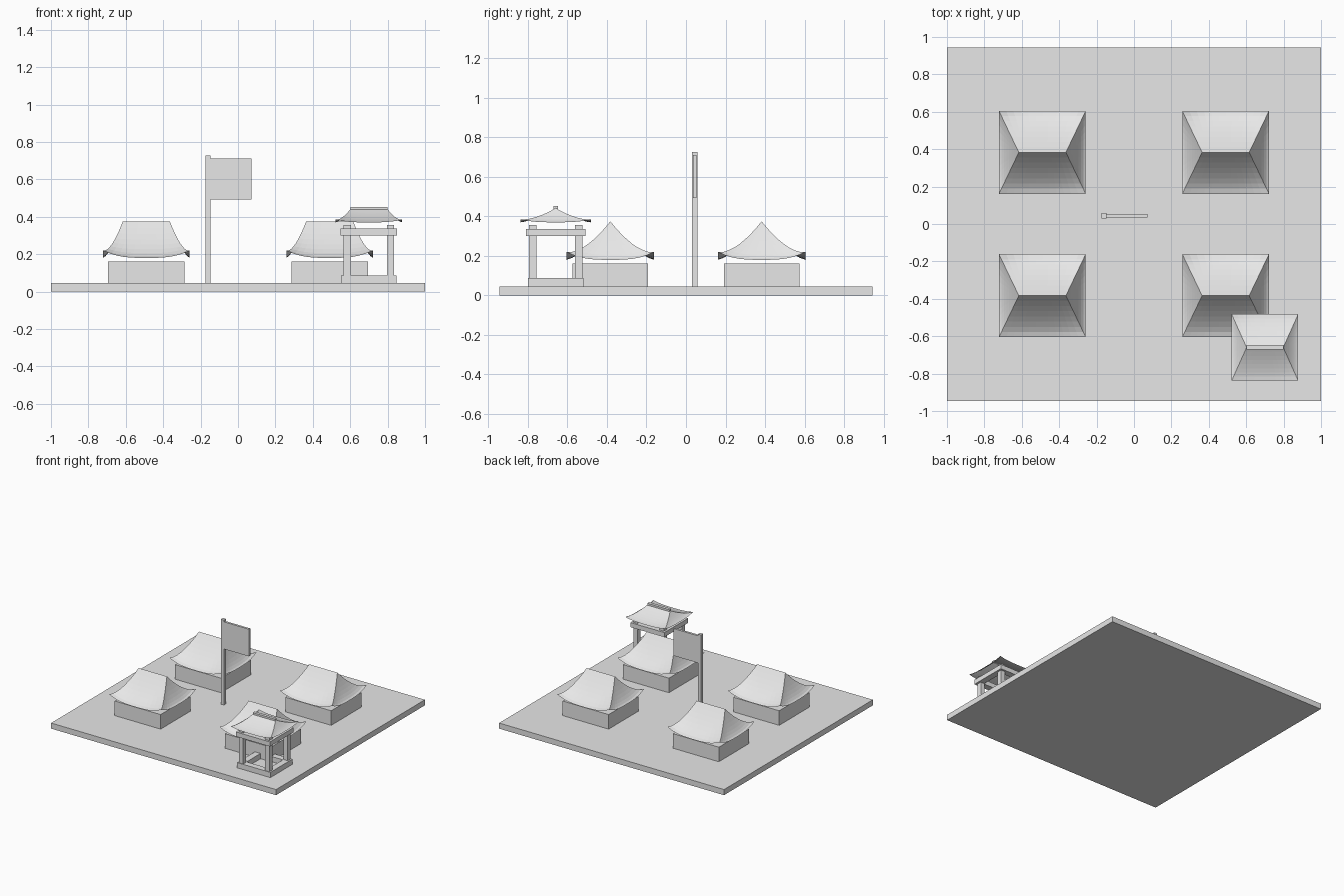
import bpy
import bmesh

if "Cube" in bpy.data.objects:
    bpy.data.objects.remove(bpy.data.objects["Cube"], do_unlink=True)

GREY = (0.8, 0.8, 0.8, 1)
grey = bpy.data.materials.new("plain_grey")
grey.use_nodes = True
grey.diffuse_color = GREY
grey.node_tree.nodes["Principled BSDF"].inputs["Base Color"].default_value = GREY


def finish(bm, name):
    mesh = bpy.data.meshes.new(name)
    bm.to_mesh(mesh)
    bm.free()
    mesh.materials.append(grey)
    obj = bpy.data.objects.new(name, mesh)
    bpy.context.collection.objects.link(obj)
    return obj


def box(name, x, y, z):
    """Box from (low, high) ranges on each axis."""
    bm = bmesh.new()
    bmesh.ops.create_cube(bm, size=1)
    for v in bm.verts:
        for i, (low, high) in enumerate((x, y, z)):
            v.co[i] = low + (v.co[i] + 0.5) * (high - low)
    return finish(bm, name)


def around(centre, half):
    return centre - half, centre + half


def hip_roof(name, cx, cy, half_x, half_y, ridge, eave_z, top_z, lift, cols=12, rows=8):
    """Hipped roof with sagging slopes and upturned corners."""
    bm = bmesh.new()

    def slope(point):
        grid = []
        for r in range(rows + 1):
            v = r / rows
            line = []
            for c in range(cols + 1):
                u = 2 * c / cols - 1
                x, y = point(u, v)
                z = eave_z + (top_z - eave_z) * v ** 1.45 + lift * abs(u) ** 3 * (1 - v) ** 2
                line.append(bm.verts.new((cx + x, cy + y, z)))
            grid.append(line)
        for low, high in zip(grid, grid[1:]):
            for c in range(cols):
                bm.faces.new((low[c], low[c + 1], high[c + 1], high[c]))

    def long_half(v):
        return half_x + (ridge - half_x) * v

    for s in (-1, 1):
        slope(lambda u, v: (-s * u * long_half(v), s * half_y * (1 - v)))
        slope(lambda u, v: (s * long_half(v), s * u * half_y * (1 - v)))
    bmesh.ops.remove_doubles(bm, verts=bm.verts, dist=0.0005)
    return finish(bm, name)


def beam_ring(name, cx, cy, hx, hy, width, z):
    """Four beams framing a rectangle."""
    for side, s in (("right", -1), ("left", 1)):
        box(f"{name}_{side}", around(cx + s * (hx - width / 2), width / 2), around(cy, hy), z)
    for side, s in (("front", -1), ("back", 1)):
        box(f"{name}_{side}", around(cx, hx - width), around(cy + s * (hy - width / 2), width / 2), z)


# Ground slab
GROUND = 0.045
box("ground_slab", (-1, 1), (-0.945, 0.945), (0, GROUND))

# Four huts
for side, sx in (("right", -1), ("left", 1)):
    for end, sy in (("front", -1), ("back", 1)):
        x, y = sx * 0.49, sy * 0.383
        box(f"hut_walls_{end}_{side}", around(x, 0.204), around(y, 0.191), (GROUND, 0.162))
        hip_roof(f"hut_roof_{end}_{side}", x, y, 0.232, 0.222, 0.126, 0.18, 0.375, 0.04)

# Flag
box("flag_pole", (-0.174, -0.147), (0.03, 0.058), (GROUND, 0.727))
box("flag_panel", (-0.16, 0.072), (0.035, 0.053), (0.493, 0.711))

# Open pavilion
PX, PY = 0.70, -0.66
beam_ring("pavilion_sill", PX, PY, 0.148, 0.14, 0.05, (GROUND, 0.087))
for side, sx in (("right", -1), ("left", 1)):
    for end, sy in (("front", -1), ("back", 1)):
        box(f"pavilion_post_{end}_{side}", around(PX + sx * 0.116, 0.019),
            around(PY + sy * 0.116, 0.019), (GROUND, 0.357))
beam_ring("pavilion_beam", PX, PY, 0.151, 0.151, 0.05, (0.30, 0.337))
hip_roof("pavilion_roof", PX, PY, 0.178, 0.178, 0.098, 0.37, 0.442, 0.015)
box("pavilion_ridge", around(PX, 0.098), around(PY, 0.012), (0.438, 0.453))
